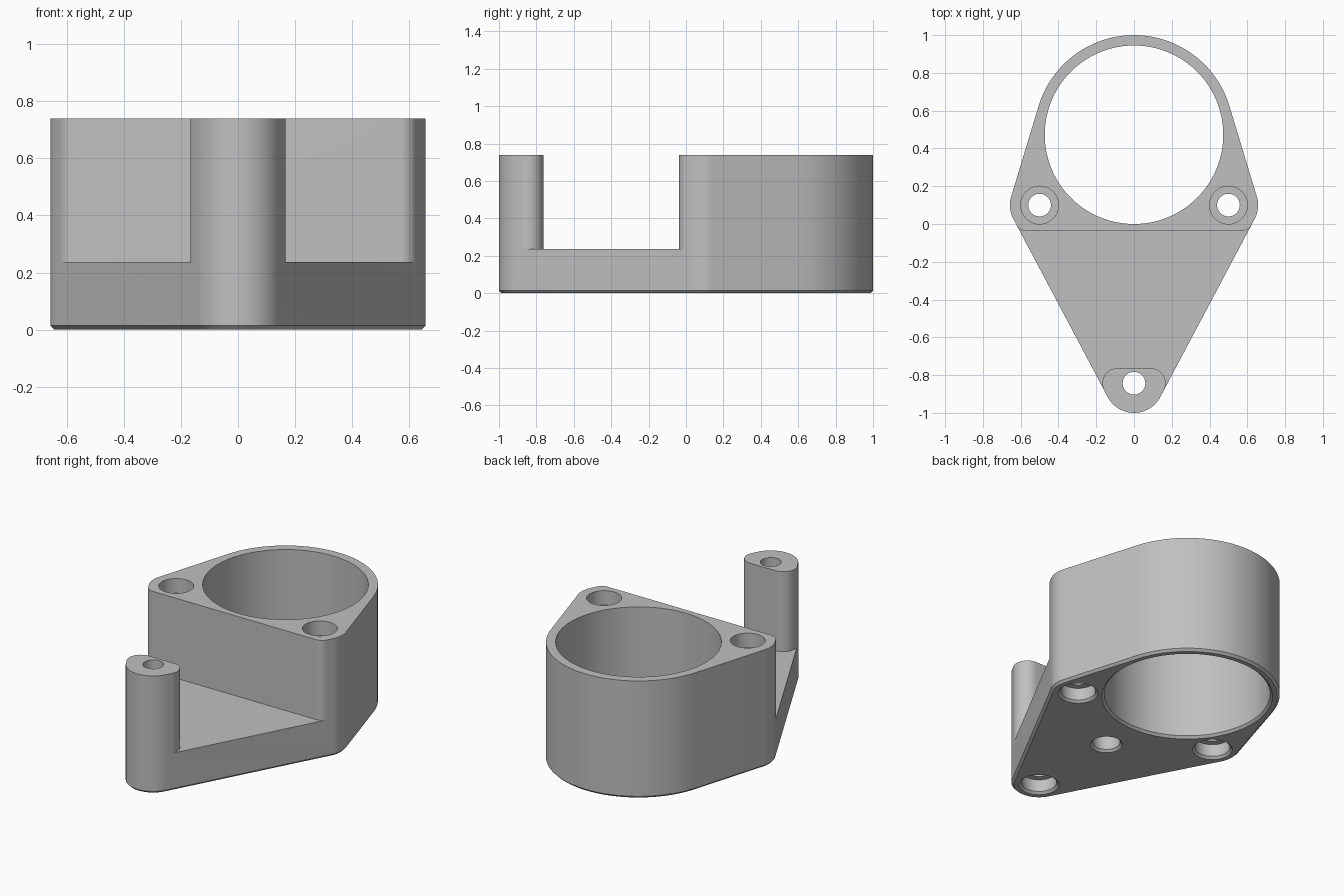
import bpy, bmesh
from math import sin, cos, pi, acos, atan2, ceil
from mathutils import Vector

if "Cube" in bpy.data.objects:
    bpy.data.objects.remove(bpy.data.objects["Cube"], do_unlink=True)

HEIGHT, BASE, CHAMFER = 0.74, 0.237, 0.014
LOBE_R, FILLET_BACK, FILLET_POST = 0.157, 0.06, 0.08
RIGHT, LEFT = Vector((-0.5, 0.1)), Vector((0.5, 0.1))
TIP, BORE = Vector((0, LOBE_R - 1)), Vector((0, 0.4725))
BORE_R, RING_R = 0.4725, 0.5275
SCREW_R, HEAD_R, HEAD_DEPTH = 0.06, 0.1, 0.09

grey = bpy.data.materials.new("grey_plastic")
grey.use_nodes = True
colour = (0.53, 0.53, 0.53, 1)
grey.diffuse_color = colour
grey.node_tree.nodes["Principled BSDF"].inputs["Base Color"].default_value = colour


def polar(a):
    return Vector((cos(a), sin(a)))


def arc(centre, r, a0, a1, step=pi / 48):
    n = max(2, ceil(abs(a1 - a0) / step))
    return [centre + r * polar(a0 + (a1 - a0) * i / n) for i in range(n + 1)]


def belt(circles, inset=0):
    """Outline of a belt stretched counter-clockwise round the circles."""
    normals = []
    for (c, r), (d, s) in zip(circles, circles[1:] + circles[:1]):
        v = d - c
        normals.append(atan2(v.y, v.x) - acos((r - s) / v.length))
    points = []
    for i, (c, r) in enumerate(circles):
        start = normals[i - 1]
        points += arc(c, r - inset, start, start + (normals[i] - start) % (2 * pi))
    return points


def loft(bm, layers):
    """Solid through matching outlines, given as (outline, z) from the bottom up."""
    rings = [[bm.verts.new((p.x, p.y, z)) for p in outline] for outline, z in layers]
    for low, high in zip(rings, rings[1:]):
        for i in range(len(low)):
            j = (i + 1) % len(low)
            bm.faces.new((low[i], low[j], high[j], high[i]))
    bm.faces.new(rings[0][::-1])
    bm.faces.new(rings[-1])


def drill(bm, centre, steps, sides=64):
    """Stepped round cutter from (radius, z) pairs."""
    loft(bm, [(arc(centre, r, 0, 2 * pi, 2 * pi / sides)[:-1], z) for r, z in steps])


def make(name, bm):
    bmesh.ops.recalc_face_normals(bm, faces=bm.faces[:])
    mesh = bpy.data.meshes.new(name)
    bm.to_mesh(mesh)
    bm.free()
    mesh.materials.append(grey)
    ob = bpy.data.objects.new(name, mesh)
    bpy.context.collection.objects.link(ob)
    return ob


def mouth(r):
    # chamfered opening on the underside
    return [(r + 2 * CHAMFER, -CHAMFER), (r, CHAMFER)]


# Full-height body with a chamfered foot
circles = [(LEFT, LOBE_R), (BORE, RING_R), (RIGHT, LOBE_R), (TIP, LOBE_R)]
outline = belt(circles)
bm = bmesh.new()
loft(bm, [(belt(circles, CHAMFER), 0), (outline, CHAMFER), (outline, HEIGHT)])
body = make("bracket_body", bm)

# Notch between the rear block and the front post, with rounded corners
bm = bmesh.new()
along = (LEFT - TIP).normalized()
normal = Vector((along.y, -along.x))
side = atan2(normal.y, normal.x)
reach = normal.dot(LEFT) + LOBE_R


def corner(edge_y, r, direction):
    y = edge_y - direction * r
    return Vector(((reach - r - normal.y * y) / normal.x, y))


back = arc(corner(-0.037, FILLET_BACK, -1), FILLET_BACK, -pi / 2, side)
post = arc(corner(-0.763, FILLET_POST, 1), FILLET_POST, side, pi / 2)
half = back + [back[-1] + normal * 0.2, post[0] + normal * 0.2] + post
notch = half + [Vector((-p.x, p.y)) for p in reversed(half)]
loft(bm, [(notch, BASE), (notch, HEIGHT + 0.1)])

# Large bore
drill(bm, BORE, mouth(BORE_R) + [(BORE_R, HEIGHT + 0.1)], 128)

# Screw holes: recessed below, and also above on the two side lobes
recess = mouth(HEAD_R) + [(HEAD_R, HEAD_DEPTH), (SCREW_R, HEAD_DEPTH)]
drill(bm, TIP, recess + [(SCREW_R, HEIGHT + 0.1)])
floor = HEIGHT - HEAD_DEPTH
for lobe in (LEFT, RIGHT):
    drill(bm, lobe, recess + [(SCREW_R, floor), (HEAD_R, floor), (HEAD_R, HEIGHT + 0.1)])

# Blind hole in the underside
drill(bm, Vector((0, -0.245)), mouth(0.078) + [(0.078, 0.15)])
cutter = make("cutter", bm)
cutter.hide_render = True

# Cut the body and finish
cut = body.modifiers.new("cut", "BOOLEAN")
cut.operation, cut.solver, cut.object = "DIFFERENCE", "EXACT", cutter
bpy.ops.object.select_all(action="DESELECT")
bpy.context.view_layer.objects.active = body
body.select_set(True)
bpy.ops.object.modifier_apply(modifier="cut")
bpy.data.objects.remove(cutter, do_unlink=True)
bpy.ops.object.shade_smooth_by_angle(angle=pi / 6)
